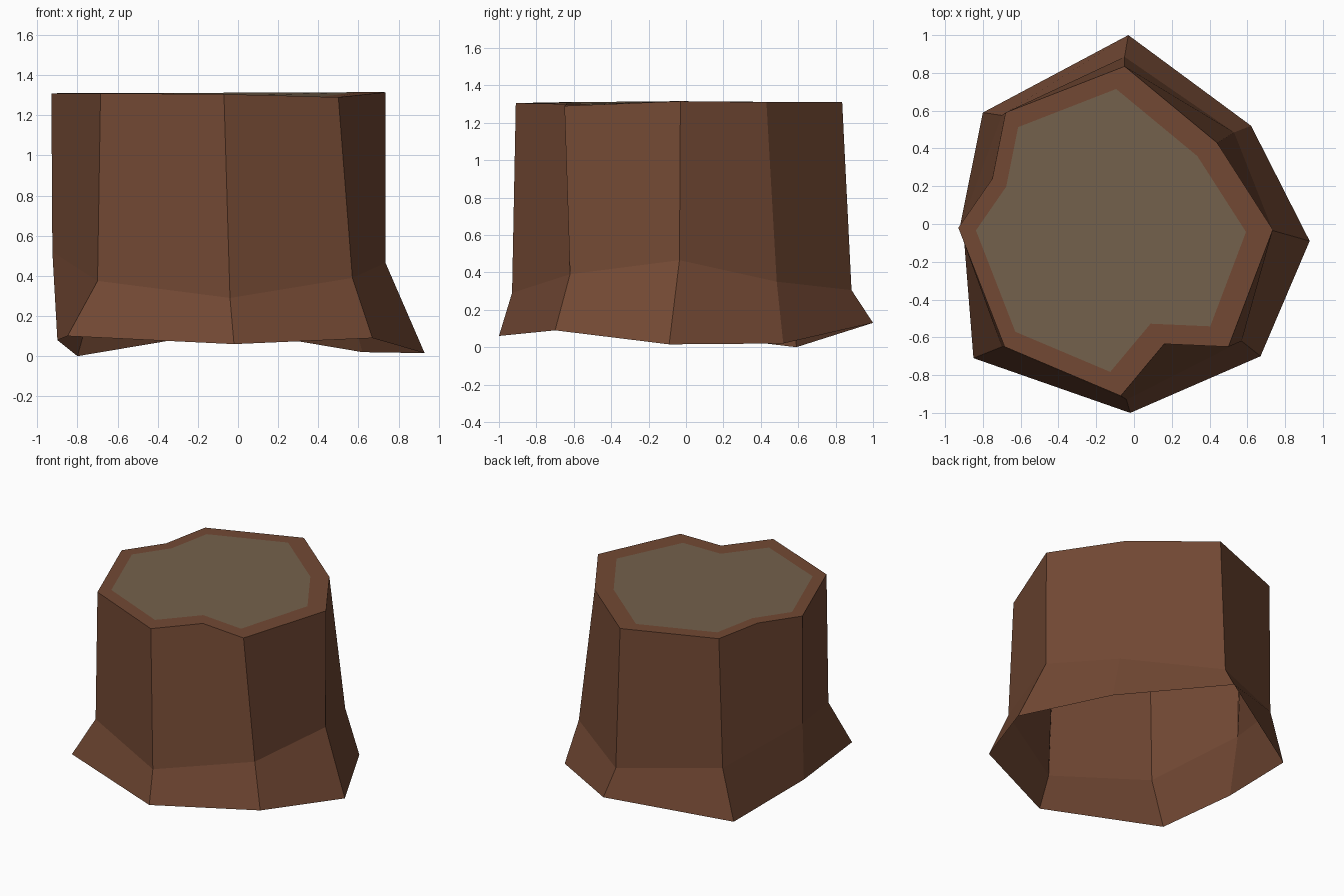
import bpy
import bmesh
from mathutils import Vector

cube = bpy.data.objects.get("Cube")
if cube:
    bpy.data.objects.remove(cube, do_unlink=True)


def make_material(name, colour):
    mat = bpy.data.materials.new(name)
    mat.use_nodes = True
    mat.diffuse_color = colour
    node = next(n for n in mat.node_tree.nodes if n.type == 'BSDF_PRINCIPLED')
    node.inputs["Base Color"].default_value = colour
    node.inputs["Roughness"].default_value = 1
    return mat


bark = make_material("bark brown", (0.17, 0.066, 0.034, 1))
heartwood = make_material("weathered heartwood", (0.175, 0.12, 0.072, 1))

# Eight columns of the trunk, clockwise from the back: root tip, knee, rim
roots = [(-.03, 1, .13), (.62, .52, .02), (.93, -.09, .015), (.67, -.7, .09),
         (-.02, -1, .06), (-.85, -.71, .1), (-.9, -.08, .08), (-.8, .59, 0)]
knees = [(-.05, .885, .305), (.53, .485, .35), (.735, -.035, .465), (.57, -.62, .39),
         (-.04, -.93, .29), (-.7, -.65, .375), (-.925, -.03, .52), (-.7, .575, .36)]
rims = [(-.05, .835, 1.31), (.44, .43, 1.31), (.735, -.03, 1.315), (.5, -.65, 1.29),
        (-.07, -.91, 1.305), (-.685, -.65, 1.31), (-.93, -.02, 1.31), (-.68, .59, 1.31)]
# Dents in the rim, keyed by the column they follow
dents = {3: (.16, -.635, 1.3), 6: (-.75, .24, 1.31)}

bm = bmesh.new()
root_ring, knee_ring, rim_ring = (
    [bm.verts.new(p) for p in ring] for ring in (roots, knees, rims))
outline = []   # rim including dents
panels = []    # groups of faces shaded as one flat panel

# Walls: flared root panel below, upright panel above
for i in range(len(roots)):
    j = (i + 1) % len(roots)
    panels.append([bm.faces.new((root_ring[j], root_ring[i], knee_ring[i], knee_ring[j]))])
    a, b, c, d = knee_ring[j], knee_ring[i], rim_ring[i], rim_ring[j]
    outline.append(c)
    if i in dents:
        dent = bm.verts.new(dents[i])
        outline.append(dent)
        panels.append([bm.faces.new(t) for t in ((b, c, dent), (a, b, dent), (a, dent, d))])
    else:
        panels.append([bm.faces.new((a, b, c, d))])

# Cut top: bark border around an inset heartwood face
cap = bm.faces.new(outline[::-1])
bm.normal_update()
border = bmesh.ops.inset_individual(bm, faces=[cap], thickness=.105, use_even_offset=True)
bmesh.ops.translate(bm, verts=list(cap.verts), vec=Vector((-.025, 0, 0)))
cap.material_index = 1
panels.append([cap])
panels.append(list(border["faces"]))

# Keep one normal per panel so dented walls still read as flat facets
bm.normal_update()
bm.faces.index_update()
panel_normal = {}
for panel in panels:
    normal = sum((f.normal * f.calc_area() for f in panel), Vector()).normalized()
    for f in panel:
        f.smooth = True
        panel_normal[f.index] = normal

mesh = bpy.data.meshes.new("tree_stump")
bm.to_mesh(mesh)
bm.free()
mesh.materials.append(bark)
mesh.materials.append(heartwood)
mesh.normals_split_custom_set(
    [panel_normal[p.index] for p in mesh.polygons for _ in p.loop_indices])

stump = bpy.data.objects.new("tree_stump", mesh)
bpy.context.collection.objects.link(stump)
